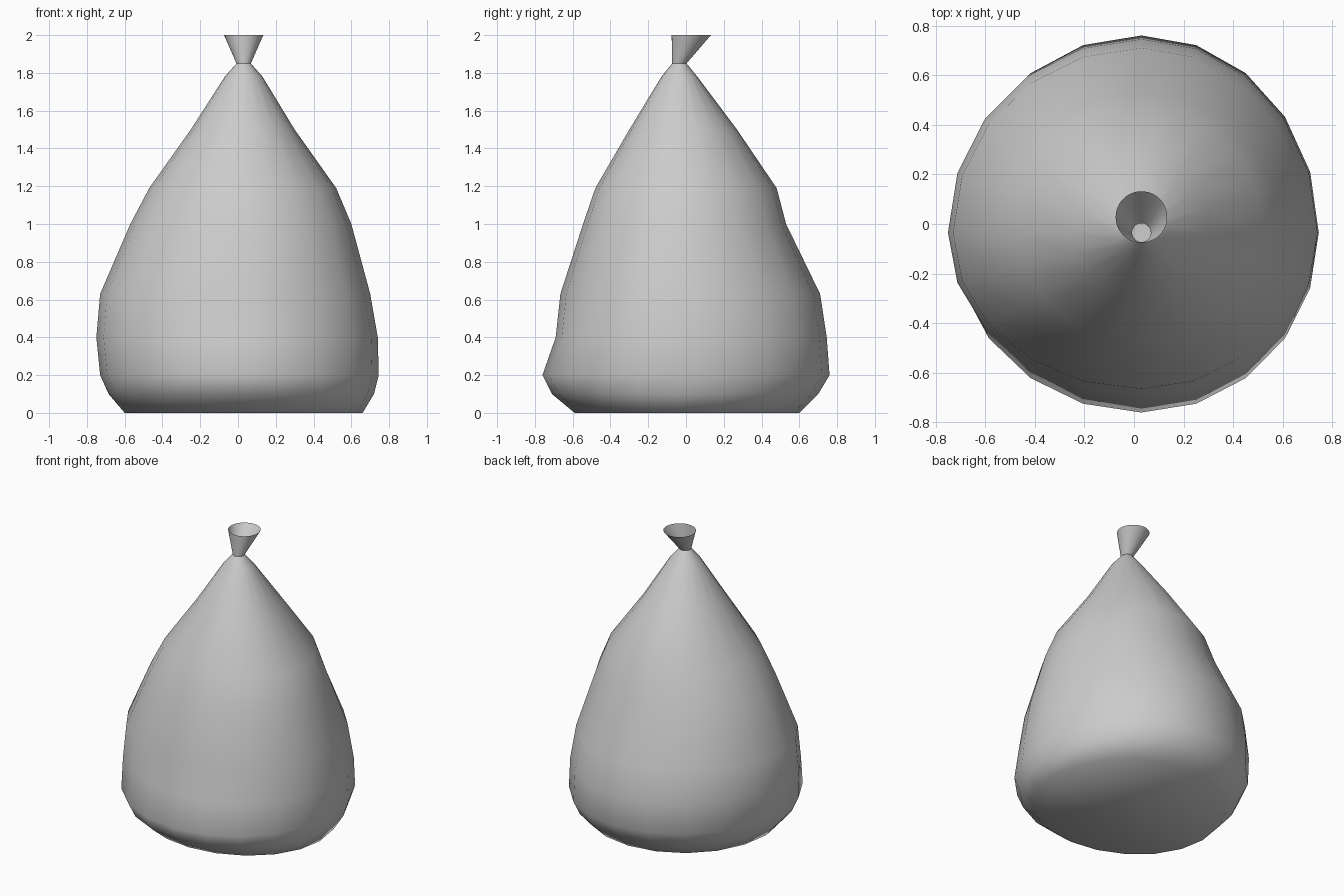
import bpy, bmesh
from math import sin, cos, pi

if "Cube" in bpy.data.objects:
    bpy.data.objects.remove(bpy.data.objects["Cube"])

PX, PY = 0.03, -0.035   # axis through the tied neck


def ring_points(x0, x1, y0, y1, z, sides):
    # Ring made of four quarter ellipses that reach the given extents
    pts = []
    for i in range(sides):
        c, s = cos(2 * pi * i / sides), sin(2 * pi * i / sides)
        rx = x1 - PX if c > 0 else PX - x0
        ry = y1 - PY if s > 0 else PY - y0
        pts.append((PX + rx * c, PY + ry * s, z))
    return pts


def loft(name, rings, close_bottom=False):
    bm = bmesh.new()
    loops = [[bm.verts.new(p) for p in ring] for ring in rings]
    n = len(loops[0])
    for a, b in zip(loops, loops[1:]):
        for i in range(n):
            j = (i + 1) % n
            bm.faces.new((a[i], a[j], b[j], b[i]))
    if close_bottom:
        bm.faces.new(loops[0][::-1])
    for f in bm.faces:
        f.smooth = True
    me = bpy.data.meshes.new(name)
    bm.to_mesh(me)
    bm.free()
    ob = bpy.data.objects.new(name, me)
    bpy.context.collection.objects.link(ob)
    return ob


# Sagging sack body: z, left, right, front, back
profile = [
    (0.00, -0.60, 0.66, -0.59, 0.60),
    (0.10, -0.685, 0.72, -0.71, 0.70),
    (0.20, -0.73, 0.745, -0.76, 0.76),
    (0.40, -0.75, 0.74, -0.69, 0.745),
    (0.63, -0.73, 0.70, -0.665, 0.71),
    (1.00, -0.57, 0.60, -0.545, 0.53),
    (1.19, -0.47, 0.52, -0.48, 0.48),
    (1.50, -0.25, 0.30, -0.30, 0.27),
    (1.78, -0.07, 0.13, -0.13, 0.06),
    (1.85, -0.008, 0.068, -0.073, 0.003),
]
rings = [ring_points(l, r, f, b, z, 20) for z, l, r, f, b in profile]
loft("sack_body", rings, True)


# Open flared mouth above the tied neck
def circle(cx, cy, z, r, n=40):
    return [(cx + r * cos(2 * pi * i / n), cy + r * sin(2 * pi * i / n), z)
            for i in range(n)]


loft("sack_mouth", [circle(PX, PY, 1.85, 0.038),
                    circle(PX, 0.028, 2.0, 0.104)])
